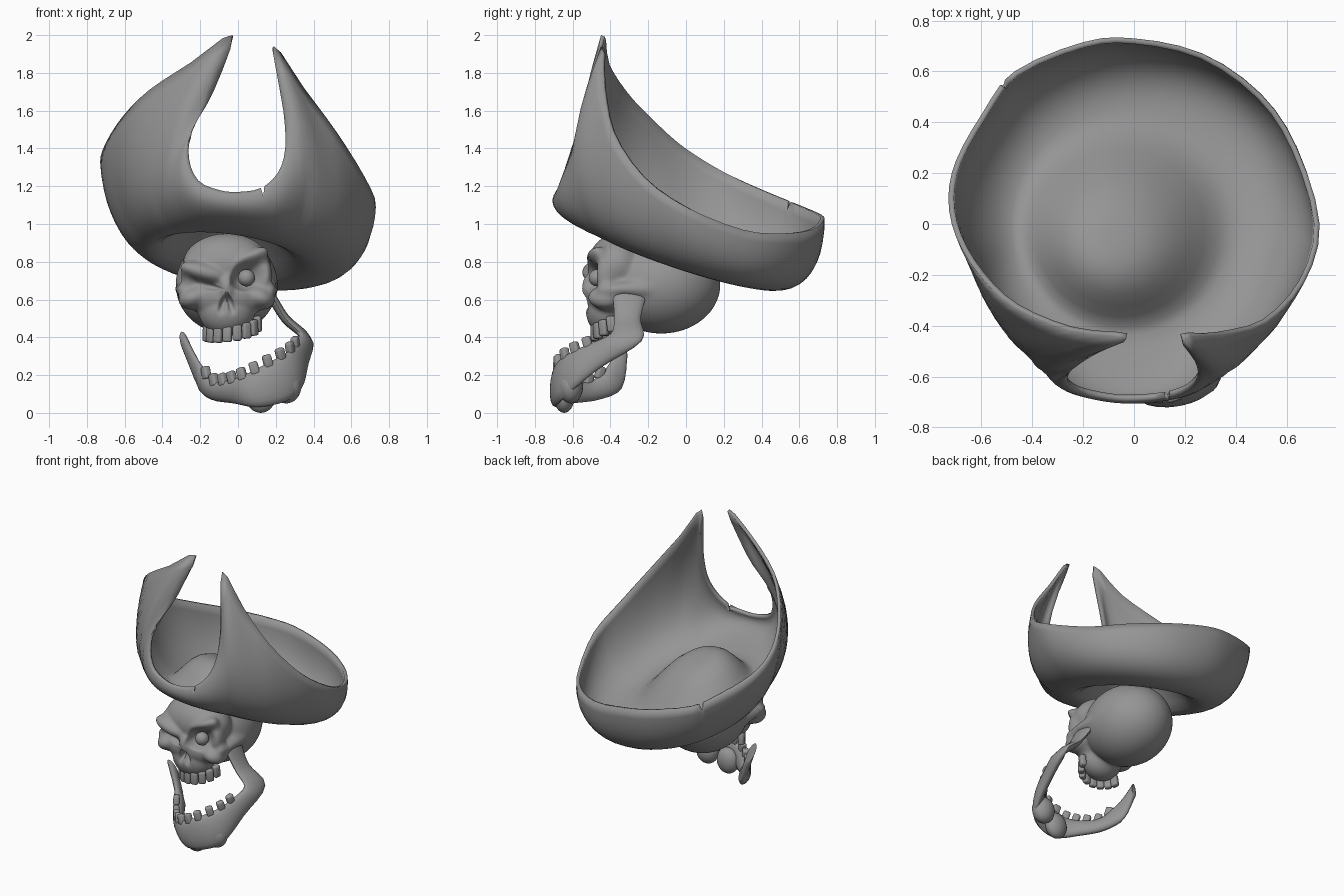
import bpy, bmesh, math
from mathutils import Vector, Matrix, Euler

if "Cube" in bpy.data.objects:
    bpy.data.objects.remove(bpy.data.objects["Cube"])

grey = bpy.data.materials.new("grey")
grey.diffuse_color = (0.3, 0.3, 0.3, 1)
grey.use_nodes = True
grey.node_tree.nodes["Principled BSDF"].inputs["Base Color"].default_value = grey.diffuse_color


def finish(name, bm, angle=60):
    for f in bm.faces:
        f.smooth = True
    for e in bm.edges:
        e.smooth = e.calc_face_angle(0) < math.radians(angle)
    me = bpy.data.meshes.new(name)
    bm.to_mesh(me)
    bm.free()
    ob = bpy.data.objects.new(name, me)
    bpy.context.collection.objects.link(ob)
    me.materials.append(grey)
    return ob


def catmull(p, t, closed=False):
    i = int(math.floor(t))
    f = t - i
    n = len(p)
    a, b, c, d = [Vector(p[k % n] if closed else p[min(max(k, 0), n - 1)]) for k in (i - 1, i, i + 1, i + 2)]
    return 0.5 * (2 * b + (c - a) * f + (2 * a - 5 * b + 4 * c - d) * f * f + (3 * b - a - 3 * c + d) * f ** 3)


def ellipsoid(loc, size, rot=(0, 0, 0)):
    return Matrix.LocRotScale(Vector(loc), Euler([math.radians(r) for r in rot]), Vector(size))


def clamp(v):
    return min(max(v, 0), 1)


# ---- hat: crown dome, valley and upturned brim lofted to the rim ----
# rim points: base angle, x, y, z
RIM = [(90, 0, .73, 1.02), (106, -.2, .715, 1.05), (130, -.47, .6, 1.1), (146, -.6, .43, 1.17),
       (161, -.7, .25, 1.25), (173, -.73, .1, 1.33), (184, -.7, -.05, 1.43), (197, -.61, -.2, 1.57),
       (209, -.47, -.33, 1.71), (221, -.25, -.42, 1.855), (230, -.03, -.45, 2.0), (236, -.13, -.5, 1.7),
       (242, -.24, -.57, 1.5), (247, -.26, -.62, 1.35), (253, -.21, -.66, 1.23), (261, -.1, -.685, 1.18),
       (270, 0, -.69, 1.17), (280, .12, -.68, 1.19), (288, .21, -.65, 1.27), (293, .25, -.6, 1.4),
       (298, .24, -.54, 1.6), (304, .19, -.45, 1.94), (313, .35, -.435, 1.72), (324, .52, -.39, 1.49),
       (342, .67, -.23, 1.25), (360, .73, 0, 1.09), (385, .64, .3, .97), (405, .5, .51, .95),
       (428, .27, .67, .97)]
CHIPS = {2.3: .06, 12.1: .035, 17.1: .05}     # small cracks in the rim


def ring_point(cx, cy, r, a):
    x, y = cx + r * math.cos(a), cy + r * math.sin(a)
    return Vector((x, y, .80 - .32 * y - .13 * x))


ts = {k / 3: 0 for k in range(len(RIM) * 3)}
for t, depth in CHIPS.items():
    ts.update({t - .09: 0, t: depth, t + .09: 0})
top = ring_point(-.09, -.08, 0, 0)
bm = bmesh.new()
centre = bm.verts.new(top + Vector((0, 0, .25)))
cols = []
for t in sorted(ts):
    i = int(t)
    a0, a1 = RIM[i][0], (RIM[i + 1][0] if i + 1 < len(RIM) else 450)
    a = math.radians(a0 + (a1 - a0) * (t - i))
    rim = catmull([r[1:] for r in RIM], t, True)
    front = clamp((-math.sin(a) - .2) / .6)
    horn = front * clamp((rim.z - 1.2) / .7)
    p0 = ring_point(-.04, -.02, .42, a)
    p1 = ring_point(0, .02, .585 + .11 * front + .05 * horn, a)
    p2 = ring_point(0, .02, .72 + .05 * front + .1 * horn, a)
    p2.z += .42 * (rim.z - p2.z)
    p2.x += .12 * (rim.x - p2.x)
    p2.y += .12 * (rim.y - p2.y)
    col = []
    for k in range(1, 9):
        s = k / 8
        p = top.lerp(p0, s)
        p.z += .25 * (.5 + .5 * math.cos(math.pi * s ** 1.5))
        col.append(p)
    for k in range(1, 13):
        s = k / 12
        u = 1 - s
        col.append(u**3 * p0 + 3 * u * u * s * p1 + 3 * u * s * s * p2 + s**3 * rim)
    if ts[t]:
        col[-1] += (col[-3] - col[-1]).normalized() * ts[t]
        col[-2] = col[-3].lerp(col[-1], .5)
    cols.append([bm.verts.new(p) for p in col])
for c, d in zip(cols, cols[1:] + cols[:1]):
    bm.faces.new((centre, d[0], c[0]))
    for j in range(len(c) - 1):
        bm.faces.new((c[j], d[j], d[j + 1], c[j + 1]))
bm.normal_update()
hat = finish("hat", bm)
sol = hat.modifiers.new("thickness", 'SOLIDIFY')
sol.thickness, sol.offset = .022, -1

# ---- skull: a sphere pushed out to rounded masses, then sunk into sockets ----
X = -.06
masses = [ellipsoid((X, -.13, .68), (.27, .312, .26)),           # cranium
          ellipsoid((X, -.36, .78), (.235, .16, .17)),           # forehead
          ellipsoid((X, -.40, .62), (.215, .13, .13)),           # middle of the face
          ellipsoid((X, -.41, .54), (.15, .12, .135)),           # upper jaw
          ellipsoid((X, -.50, .66), (.045, .05, .08)),           # nose bridge
          ellipsoid((-.18, -.48, .745), (.14, .07, .05), (0, 14, 0)),     # lowered brow
          ellipsoid((.045, -.47, .815), (.14, .06, .04), (0, -24, 0))]    # raised brow
hollows = [ellipsoid((.045, -.54, .715), (.085, .13, .07), (0, -15, 0)),  # open socket
           ellipsoid((-.17, -.55, .675), (.085, .075, .026), (0, 12, 0))]  # narrow socket
for s in (-1, 1):
    masses += [ellipsoid((X + s * .18, -.42, .61), (.08, .1, .06), (0, s * 25, 0)),    # cheekbone
               ellipsoid((X + s * .24, -.28, .655), (.035, .2, .04)),                  # cheek arch
               ellipsoid((X + s * .20, -.42, .73), (.04, .06, .1))]                    # outer eye rim
    hollows += [ellipsoid((X + s * .017, -.55, .58), (.02, .07, .05), (0, s * -18, 0)),  # nostril
                ellipsoid((X + s * .33, -.30, .77), (.07, .1, .06))]                     # temple hollow
core = Vector((X, -.27, .65))


def prepare(m):
    inv = m.inverted()
    return inv @ core, inv.to_3x3()


def crossing(shape, ray):
    o, m = shape
    d = m @ ray
    a, b, c = d.dot(d), o.dot(d), o.dot(o) - 1
    disc = b * b - a * c
    if disc <= 0:
        return None
    r = math.sqrt(disc)
    return (-b - r) / a, (-b + r) / a


masses, hollows = [prepare(m) for m in masses], [prepare(m) for m in hollows]
bm = bmesh.new()
bmesh.ops.create_uvsphere(bm, u_segments=112, v_segments=90, radius=1, matrix=Matrix.Rotation(math.pi / 2, 4, 'X'))
for v in bm.verts:
    ray = v.co.normalized()
    r = max(h[1] for h in (crossing(m, ray) for m in masses) if h)
    for m in hollows:
        h = crossing(m, ray)
        if h and 0 < h[0] < r < h[1] + .03:
            r = h[0]
    v.co = core + ray * r
for k in range(5):
    bmesh.ops.smooth_vert(bm, verts=bm.verts, factor=.5, use_axis_x=True, use_axis_y=True, use_axis_z=True)
bm.normal_update()
finish("skull", bm, 80)

bm = bmesh.new()
bmesh.ops.create_uvsphere(bm, u_segments=24, v_segments=16, radius=.045, matrix=Matrix.Translation((.045, -.47, .715)))
finish("eyeball", bm)

# ---- lower jaw: ribbon of elliptical sections between an upper and a lower edge ----
UPPER = [(.17, -.39, .64), (.25, -.38, .5), (.33, -.4, .42), (.31, -.5, .37), (.26, -.61, .32), (.15, -.68, .26),
         (.03, -.67, .2), (-.06, -.6, .17), (-.14, -.5, .17), (-.21, -.4, .27), (-.3, -.36, .43)]
LOWER = [(.17, -.21, .62), (.25, -.24, .5), (.38, -.235, .38), (.36, -.45, .24), (.33, -.6, .12), (.25, -.67, .06),
         (.1, -.69, .03), (-.02, -.6, .05), (-.13, -.46, .07), (-.2, -.34, .13), (-.26, -.31, .3)]
bm = bmesh.new()
rings = []
for k in range((len(UPPER) - 1) * 4 + 1):
    t = k / 4
    a, b = catmull(UPPER, t), catmull(LOWER, t)
    t0, t1 = max(t - .05, 0), min(t + .05, 9.999)
    ahead = catmull(UPPER, t1) - catmull(UPPER, t0) + catmull(LOWER, t1) - catmull(LOWER, t0)
    if t1 < t0:
        ahead.negate()
    side = ahead.cross(b - a).normalized()
    th = .034 if 2 < t < 9 else .024
    rings.append([bm.verts.new((a + b) / 2 + (a - b) / 2 * math.cos(q) + side * th * math.sin(q))
                  for q in [2 * math.pi * j / 16 for j in range(16)]])
for r, s in zip(rings, rings[1:]):
    for j in range(16):
        bm.faces.new((r[j], r[(j + 1) % 16], s[(j + 1) % 16], s[j]))
bm.faces.new(rings[0])
bm.faces.new(rings[-1])
bmesh.ops.recalc_face_normals(bm, faces=bm.faces)
for m in (ellipsoid((.12, -.645, .09), (.08, .055, .09)), ellipsoid((.255, -.61, .14), (.08, .065, .09))):
    bmesh.ops.create_uvsphere(bm, u_segments=24, v_segments=16, radius=1, matrix=m)    # chin lobes
bm.normal_update()
finish("lower_jaw", bm)


# ---- teeth: rounded blocks along each gum line ----
def teeth(name, places):
    bm = bmesh.new()
    for p, yaw, roll, h in places:
        m = Matrix.LocRotScale(p, Euler((0, roll, yaw)), Vector((.048, .04, h)))
        bmesh.ops.create_cube(bm, size=1, matrix=m)
    bmesh.ops.bevel(bm, geom=bm.edges[:], offset=.012, segments=3, profile=.5, affect='EDGES')
    bm.normal_update()
    finish(name, bm)


teeth("upper_teeth", [(Vector((X + .03 + .14 * math.sin(q), -.36 - .125 * math.cos(q), .42 + .02 * q + .015 * q * q)),
                       q, -.1 * q, .085) for q in [-1.3 + .37 * k for k in range(8)]])
low = []
for k in range(10):
    t = 3.2 + k * .58
    p, d = catmull(UPPER, t), catmull(UPPER, t + .1) - catmull(UPPER, t - .1)
    low.append((p + Vector((0, 0, .01)), math.atan2(-d.y, -d.x), -.3, .07))
teeth("lower_teeth", low)
